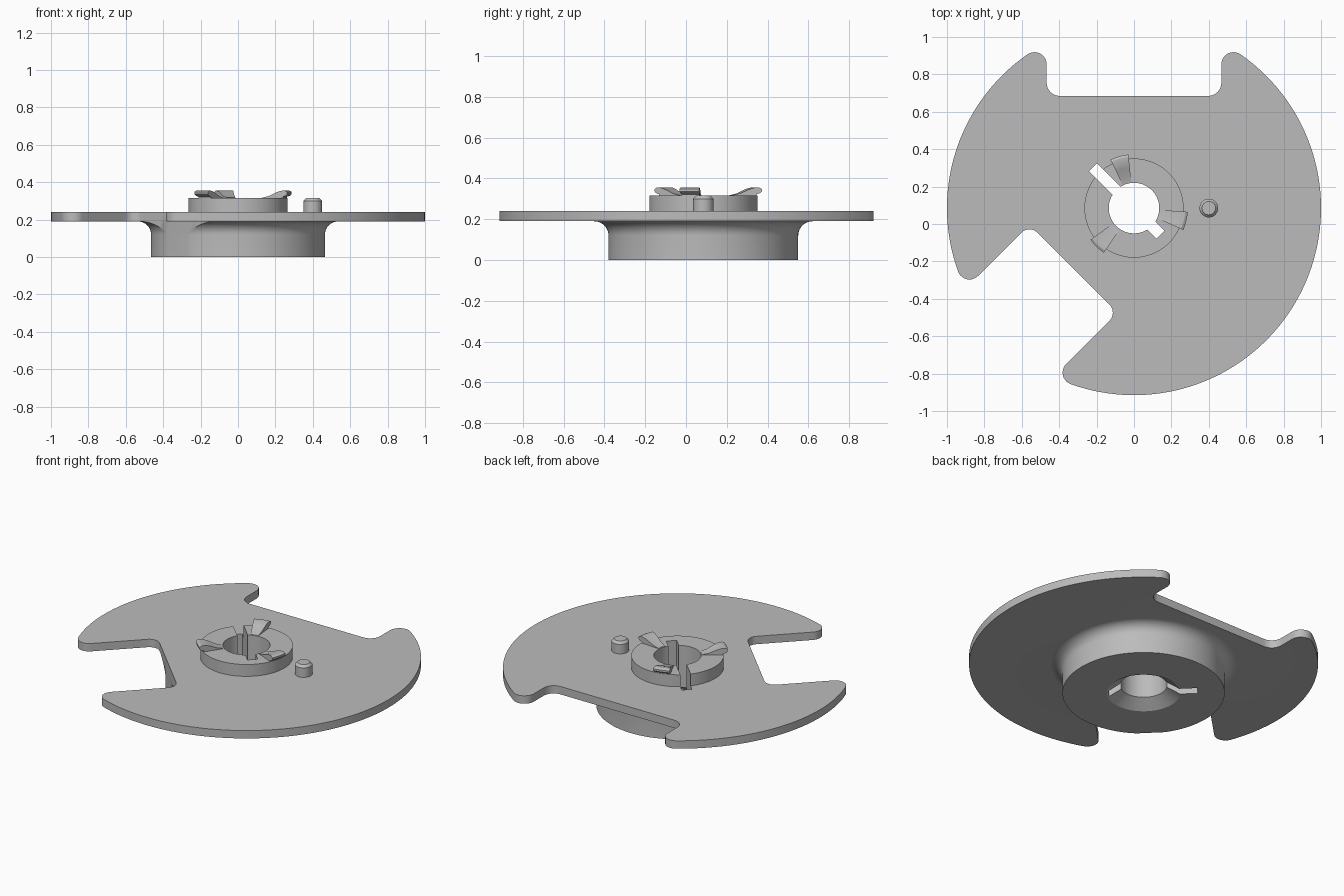
import bpy, bmesh
from math import sin, cos, pi, atan2, sqrt, radians
from mathutils import Matrix, Vector

cube = bpy.data.objects.get("Cube")
if cube:
    bpy.data.objects.remove(cube, do_unlink=True)

CENTRE = Vector((0, 0.085, 0))

grey = bpy.data.materials.new("plain grey")
grey.use_nodes = True
grey.diffuse_color = (0.5, 0.5, 0.5, 1)
grey.node_tree.nodes["Principled BSDF"].inputs["Base Color"].default_value = (0.5, 0.5, 0.5, 1)


def make_object(name, bm, offset=CENTRE):
    bmesh.ops.recalc_face_normals(bm, faces=bm.faces)
    mesh = bpy.data.meshes.new(name)
    bm.to_mesh(mesh)
    bm.free()
    mesh.materials.append(grey)
    obj = bpy.data.objects.new(name, mesh)
    obj.location = offset
    bpy.context.collection.objects.link(obj)
    return obj


def activate(obj):
    bpy.ops.object.select_all(action='DESELECT')
    obj.select_set(True)
    bpy.context.view_layer.objects.active = obj


def smooth(obj):
    activate(obj)
    bpy.ops.object.shade_smooth_by_angle(angle=radians(30))


def lathe(name, profile, start=0, sweep=2 * pi, steps=128, offset=CENTRE):
    """Turn a closed (radius, z) profile about the vertical axis."""
    bm = bmesh.new()
    full = sweep > 6
    rings = []
    for i in range(steps if full else steps + 1):
        a = start + sweep * i / steps
        rings.append([bm.verts.new((r * cos(a), r * sin(a), z)) for r, z in profile])
    n = len(profile)
    for i in range(steps):
        a, b = rings[i], rings[(i + 1) % len(rings)]
        for j in range(n):
            k = (j + 1) % n
            bm.faces.new((a[j], b[j], b[k], a[k]))
    if not full:
        bm.faces.new(rings[0])
        bm.faces.new(rings[-1])
    return make_object(name, bm, offset)


def prism(name, outline, low, high):
    bm = bmesh.new()
    face = bm.faces.new([bm.verts.new((x, y, low)) for x, y in outline])
    top = bmesh.ops.extrude_face_region(bm, geom=[face])["geom"]
    bmesh.ops.translate(bm, vec=(0, 0, high - low),
                        verts=[v for v in top if isinstance(v, bmesh.types.BMVert)])
    return make_object(name, bm)


def arc(cx, cy, r, a0, a1, steps=10):
    angles = [a0 + (a1 - a0) * i / steps for i in range(steps + 1)]
    return [(cx + r * cos(a), cy + r * sin(a)) for a in angles]


def notch(half_width, floor, inner_r, turn, tip_r=0.065):
    """Rounded notch path, opening along +y and then turned about the centre."""
    tip_x = half_width + tip_r
    tip_y = sqrt((1 - tip_r) ** 2 - tip_x ** 2)
    half = arc(tip_x, tip_y, tip_r, atan2(tip_y, tip_x), pi)
    half += arc(half_width - inner_r, floor + inner_r, inner_r, 0, -pi / 2)
    path = half + [(-x, y) for x, y in reversed(half)]
    return [(x * cos(turn) - y * sin(turn), x * sin(turn) + y * cos(turn)) for x, y in path]


def boolean(obj, cutter, operation):
    mod = obj.modifiers.new("cut", 'BOOLEAN')
    mod.operation = operation
    mod.solver = 'EXACT'
    mod.object = cutter
    activate(obj)
    bpy.ops.object.modifier_apply(modifier=mod.name)
    bpy.data.objects.remove(cutter, do_unlink=True)


# Turned body: flared bore, hub with fillet, oversized plate, raised boss
body = lathe("notched_disc", [(0.135, 0.05), (0.21, 0), (0.465, 0)]
             + arc(0.535, 0.12, 0.07, pi, pi / 2)
             + [(1.1, 0.19), (1.1, 0.24), (0.265, 0.24), (0.265, 0.315), (0.135, 0.315)])

# Trim the plate to its outline with two notches
back = notch(0.467, 0.6, 0.07, 0)
side = notch(0.333, 0.458, 0.06, radians(135))


def rim(start, end, steps):
    a0 = atan2(start[1], start[0])
    a1 = atan2(end[1], end[0])
    if a1 < a0:
        a1 += 2 * pi
    return arc(0, 0, 1, a0, a1, steps)[1:-1]


outline = back + rim(back[-1], side[0], 36) + side + rim(side[-1], back[0], 90)
boolean(body, prism("outline_cutter", outline, -0.1, 0.5), 'INTERSECT')

# Key slot through the bore, longer on one side
slot = [(-0.2, -0.03), (0.31, -0.03), (0.31, 0.03), (-0.2, 0.03)]
c = sqrt(0.5)
slot = [(-c * x - c * y, c * x - c * y) for x, y in slot]
boolean(body, prism("slot_cutter", slot, -0.1, 0.5), 'DIFFERENCE')
smooth(body)

# Three hooked teeth rising outward on the boss
tooth_profile = [(0.14, 0.308), (0.14, 0.317), (0.18, 0.326), (0.22, 0.344), (0.25, 0.354),
                 (0.275, 0.355), (0.288, 0.348), (0.288, 0.336), (0.28, 0.328), (0.262, 0.322),
                 (0.262, 0.308)]
for i in range(3):
    smooth(lathe(f"boss_tooth_{i + 1}", tooth_profile, radians(-24 + 120 * i), radians(20), 5))

# Drive pin with a chamfered top
bm = bmesh.new()
for r0, r1, low, high in ((0.05, 0.05, 0.23, 0.3), (0.05, 0.036, 0.3, 0.315)):
    bmesh.ops.create_cone(bm, cap_ends=True, segments=32, radius1=r0, radius2=r1,
                          depth=high - low, matrix=Matrix.Translation((0, 0, (low + high) / 2)))
inner = [f for f in bm.faces if len(f.verts) > 4 and abs(f.calc_center_median().z - 0.3) < 0.001]
bmesh.ops.delete(bm, geom=inner, context='FACES_ONLY')
bmesh.ops.remove_doubles(bm, verts=bm.verts, dist=0.0005)
smooth(make_object("drive_pin", bm, CENTRE + Vector((0.4, 0, 0))))
